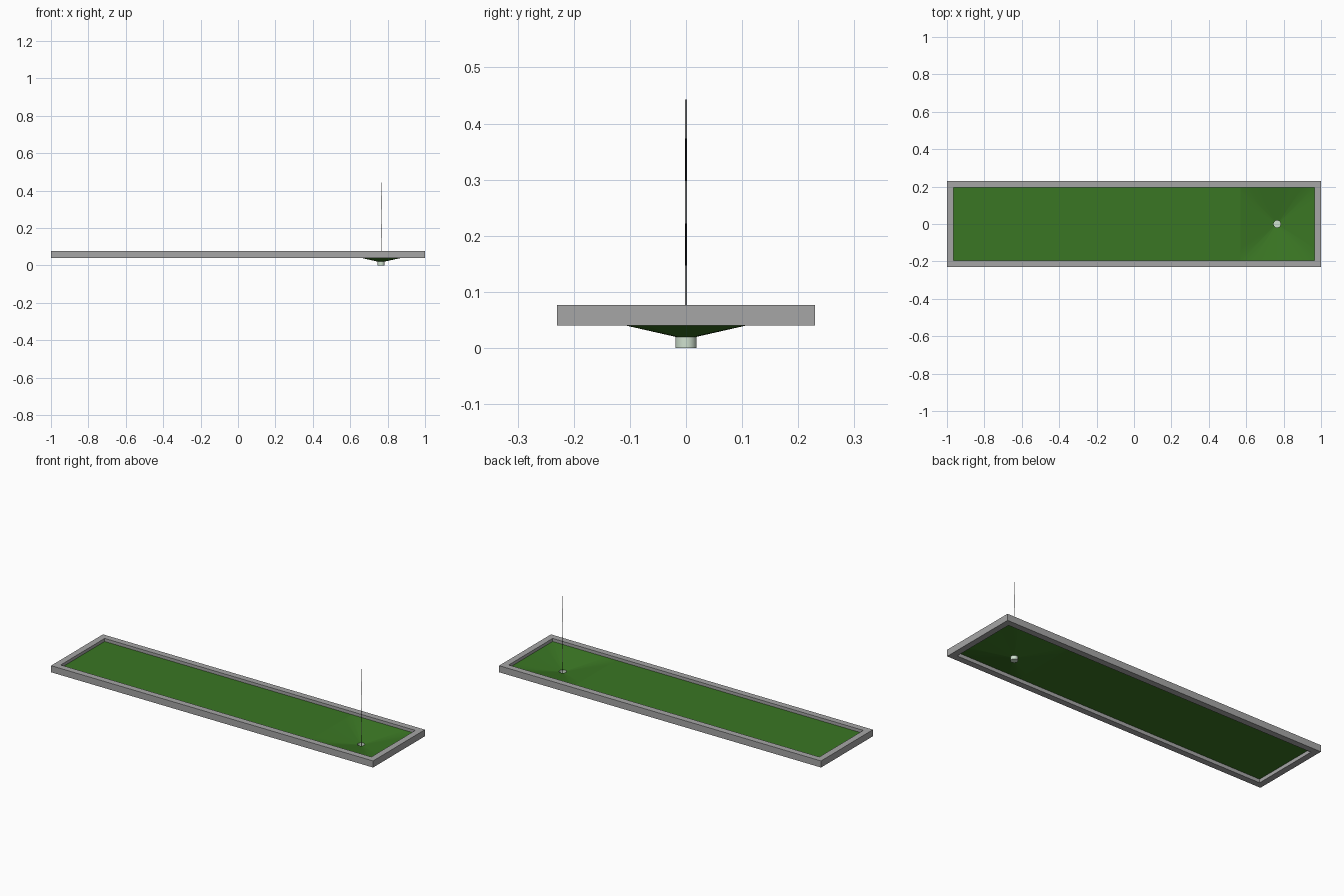
import bpy, bmesh, math

if "Cube" in bpy.data.objects:
    bpy.data.objects.remove(bpy.data.objects["Cube"])

HOLE_X, HOLE_R, TURF_Z, LIP_Z = 0.765, 0.019, 0.06, 0.02
IN_X, IN_Y = 0.965, 0.195


def material(name, rgb):
    m = bpy.data.materials.new(name)
    m.diffuse_color = (*rgb, 1)
    m.use_nodes = True
    m.node_tree.nodes["Principled BSDF"].inputs["Base Color"].default_value = m.diffuse_color
    return m


GREY = material("grey_border", (0.38, 0.38, 0.38))
GREEN = material("turf_green", (0.042, 0.18, 0.017))
PALE = material("pale_cup", (0.62, 0.75, 0.62))
WHITE = material("white", (0.8, 0.8, 0.8))
BLACK = material("black", (0.01, 0.01, 0.01))


def make(name, bm, *mats):
    mesh = bpy.data.meshes.new(name)
    bm.to_mesh(mesh)
    bm.free()
    for m in mats:
        mesh.materials.append(m)
    ob = bpy.data.objects.new(name, mesh)
    bpy.context.collection.objects.link(ob)
    return ob


def ring(bm, pts):
    return [bm.verts.new(p) for p in pts]


def bridge(bm, a, b):
    n = len(a)
    return [bm.faces.new((a[i], a[(i + 1) % n], b[(i + 1) % n], b[i])) for i in range(n)]


def rect(x, y, z):
    return [(-x, -y, z), (x, -y, z), (x, y, z), (-x, y, z)]


def circle(r, z, n):
    return [(HOLE_X + r * math.cos(2 * math.pi * i / n),
             r * math.sin(2 * math.pi * i / n), z) for i in range(n)]


# border: rectangular loops swept round a square section
bm = bmesh.new()
loops = [ring(bm, rect(*p)) for p in ((1, 0.23, 0.04), (1, 0.23, 0.077),
                                      (IN_X, IN_Y, 0.077), (IN_X, IN_Y, 0.04))]
for i in range(4):
    bridge(bm, loops[i], loops[(i + 1) % 4])
make("border_frame", bm, GREY)

# turf: flat lane, then a square dish sloping down to the round hole
bm = bmesh.new()
N, left = 32, 0.57
inner = ring(bm, circle(HOLE_R, LIP_Z, N))
outer = []
for i in range(N):
    a = 2 * math.pi * i / N
    k = max(abs(math.cos(a)), abs(math.sin(a)))
    dx, dy = math.cos(a) / k, math.sin(a) / k
    half = IN_X - HOLE_X if dx > 0 else HOLE_X - left
    outer.append(bm.verts.new((HOLE_X + dx * half, dy * IN_Y, TURF_Z)))
for f in bridge(bm, inner, outer):
    f.smooth = True
far = ring(bm, [(-IN_X, IN_Y, TURF_Z), (-IN_X, -IN_Y, TURF_Z)])
bm.faces.new(outer[N * 3 // 8:N * 5 // 8 + 1] + far[::-1])
bmesh.ops.recalc_face_normals(bm, faces=bm.faces)
if sum(f.normal.z for f in bm.faces) < 0:
    bmesh.ops.reverse_faces(bm, faces=bm.faces)
make("turf", bm, GREEN)

# cup: open cylinder with a floor
bm = bmesh.new()
low, high = (ring(bm, circle(HOLE_R, z, N)) for z in (0, LIP_Z))
for f in bridge(bm, low, high):
    f.smooth = True
floor = bm.faces.new(low[::-1])
cup = make("hole_cup", bm, PALE)

# flag pole: bands of alternating colour
bm = bmesh.new()
bands = [0, 0.072, 0.147, 0.222, 0.298, 0.373, 0.443]
rings = [ring(bm, circle(0.0017, z, 8)) for z in bands]
for i in range(len(bands) - 1):
    for f in bridge(bm, rings[i], rings[i + 1]):
        f.material_index = i % 2
bm.faces.new(rings[-1]).material_index = 1
bm.faces.new(rings[0][::-1])
make("striped_pole", bm, BLACK, WHITE)
